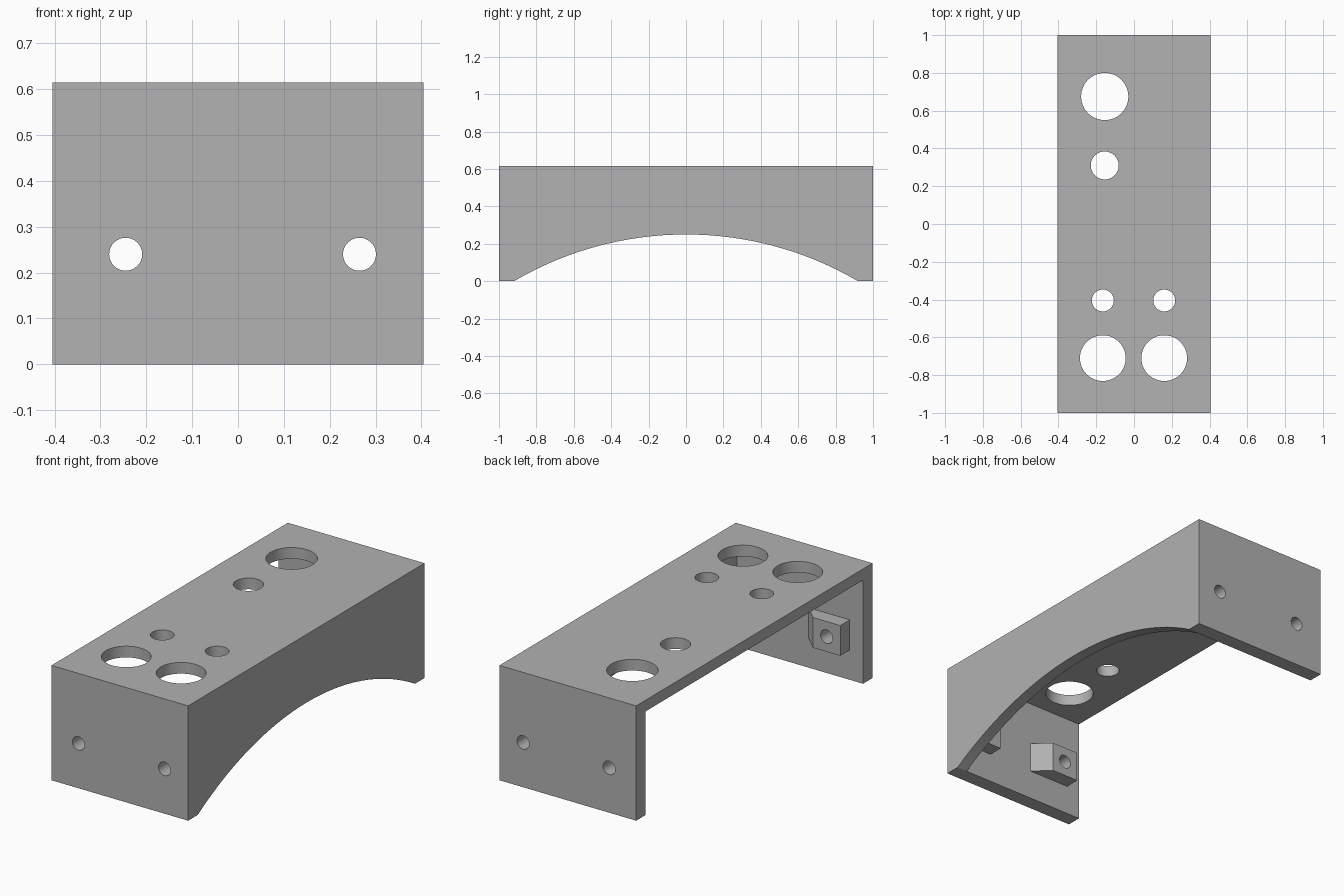
import bpy, bmesh, math
from mathutils import Matrix, Vector

cube = bpy.data.objects.get("Cube")
if cube:
    bpy.data.objects.remove(cube, do_unlink=True)

W, L, H = 0.405, 1.0, 0.615             # half width, half length, height
TOP, WALL, PLATE = 0.06, 0.062, 0.08    # thicknesses
ARCH_HALF, ARCH_RISE = L - PLATE, 0.25

grey = bpy.data.materials.new("plain_grey")
grey.use_nodes = True
grey.diffuse_color = (0.445, 0.445, 0.445, 1)
grey.node_tree.nodes["Principled BSDF"].inputs["Base Color"].default_value = grey.diffuse_color


def make_object(name, bm):
    bmesh.ops.recalc_face_normals(bm, faces=bm.faces)
    mesh = bpy.data.meshes.new(name)
    bm.to_mesh(mesh)
    bm.free()
    mesh.materials.append(grey)
    ob = bpy.data.objects.new(name, mesh)
    bpy.context.collection.objects.link(ob)
    return ob


def box(name, lo, hi):
    lo, hi = Vector(lo), Vector(hi)
    bm = bmesh.new()
    bmesh.ops.create_cube(bm, size=1, matrix=Matrix.Translation((lo + hi) / 2)
                          @ Matrix.Diagonal((*(hi - lo), 1)))
    return make_object(name, bm)


def cylinder(name, center, radius, depth, axis, segments=48):
    turn = {"X": Matrix.Rotation(math.pi / 2, 4, "Y"),
            "Y": Matrix.Rotation(math.pi / 2, 4, "X"),
            "Z": Matrix.Identity(4)}[axis]
    bm = bmesh.new()
    bmesh.ops.create_cone(bm, cap_ends=True, segments=segments, radius1=radius,
                          radius2=radius, depth=depth,
                          matrix=Matrix.Translation(center) @ turn)
    return make_object(name, bm)


def select_only(ob):
    bpy.ops.object.select_all(action="DESELECT")
    ob.select_set(True)
    bpy.context.view_layer.objects.active = ob


def cut(ob, cutter):
    select_only(ob)
    mod = ob.modifiers.new("cut", "BOOLEAN")
    mod.operation, mod.solver, mod.object = "DIFFERENCE", "EXACT", cutter
    bpy.ops.object.modifier_apply(modifier=mod.name)
    bpy.data.objects.remove(cutter, do_unlink=True)


def smooth(ob):
    select_only(ob)
    bpy.ops.object.shade_smooth_by_angle(angle=math.radians(30))


# Cover: a box hollowed from below and open on one long side
cover = box("bracket_cover", (-W, -L, 0), (W, L, H))
cut(cover, box("hollow", (-1, PLATE - L, -1), (W - WALL, L - PLATE, H - TOP)))

# Arched cutout in the long side wall
arch_radius = (ARCH_HALF ** 2 + ARCH_RISE ** 2) / (2 * ARCH_RISE)
cut(cover, cylinder("arch", (W, 0, ARCH_RISE - arch_radius), arch_radius, 0.4, "X", 192))

# Holes through the top
for x, y, r in ((-0.155, 0.675, 0.125), (-0.155, 0.31, 0.074),
                (-0.165, -0.405, 0.058), (0.16, -0.405, 0.058),
                (-0.165, -0.71, 0.121), (0.16, -0.71, 0.121)):
    cut(cover, cylinder("top_hole", (x, y, H), r, 0.4, "Z"))

# Screw bosses inside both end plates, each with a sloped flank, and their holes
SCREW_Z, SCREW_R, BOSS = 0.24, 0.036, 0.081
for end, sign in (("front", -1), ("back", 1)):
    for side, x in (("right", -0.245), ("left", 0.265)):
        y_base, y_face = sign * (L - PLATE), sign * (L - 2 * PLATE)
        limit = W - WALL
        profile = ((x - BOSS, y_base), (min(x + 2 * BOSS, limit), y_base),
                   (min(x + BOSS, limit), y_face), (x - BOSS, y_face))
        bm = bmesh.new()
        base = bm.faces.new([bm.verts.new((px, py, SCREW_Z - BOSS)) for px, py in profile])
        raised = bmesh.ops.extrude_face_region(bm, geom=[base])["geom"]
        bmesh.ops.translate(bm, vec=(0, 0, 2 * BOSS),
                            verts=[v for v in raised if isinstance(v, bmesh.types.BMVert)])
        boss = make_object(f"{end}_{side}_screw_boss", bm)
        for part in (cover, boss):
            cut(part, cylinder("screw_hole", (x, sign * L, SCREW_Z), SCREW_R, 0.6, "Y", 32))
        smooth(boss)

smooth(cover)
